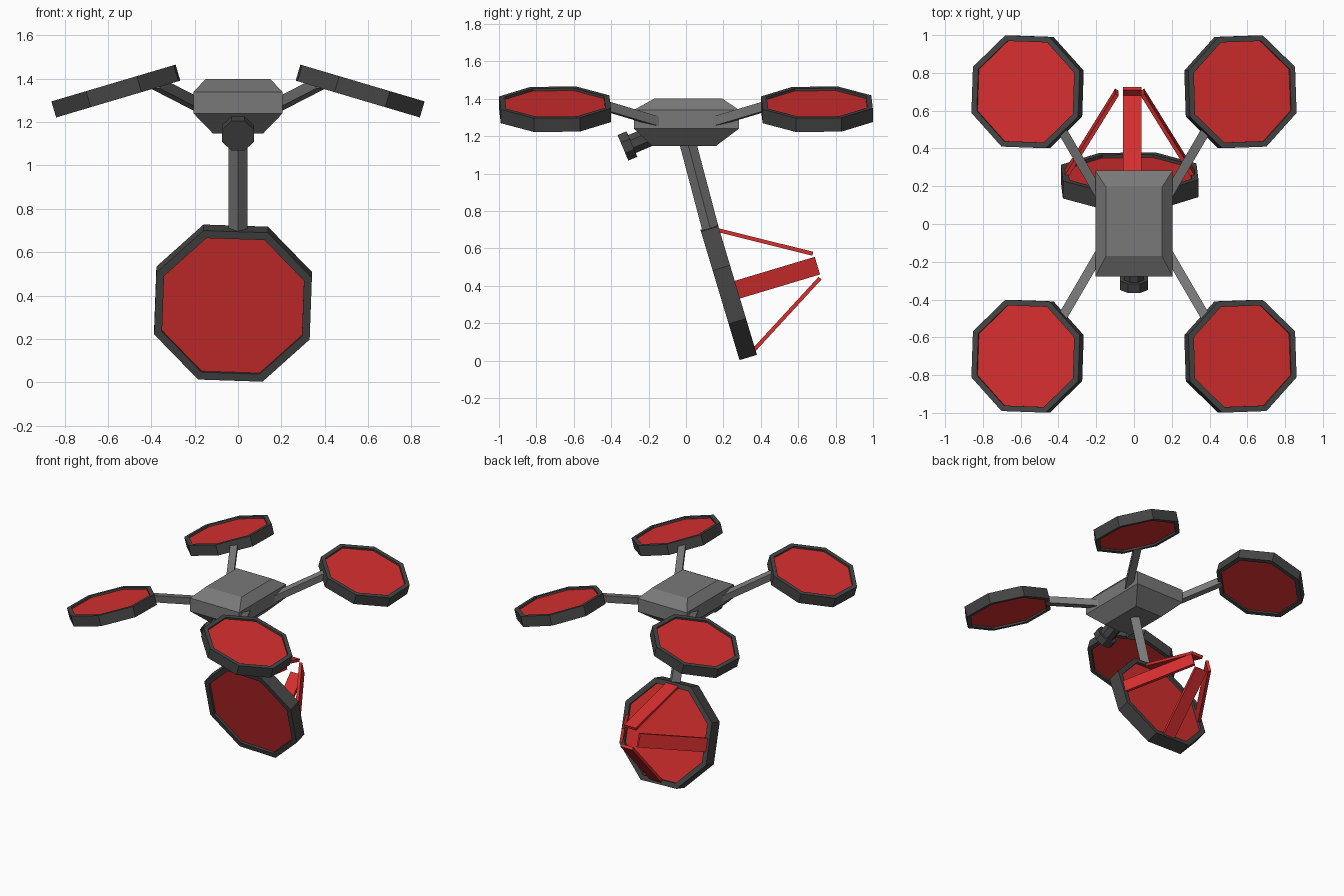
import bpy, bmesh, math
from mathutils import Matrix, Vector

if "Cube" in bpy.data.objects:
    bpy.data.objects.remove(bpy.data.objects["Cube"])

def material(name, rgb):
    m = bpy.data.materials.new(name)
    m.diffuse_color = (*rgb, 1)
    m.use_nodes = True
    m.node_tree.nodes["Principled BSDF"].inputs["Base Color"].default_value = m.diffuse_color
    return m

GREY = material("mid grey", (0.19, 0.19, 0.19))
DARK = material("dark grey", (0.06, 0.06, 0.06))
RED = material("red", (0.68, 0.028, 0.028))
R = math.radians

def finish(name, bm, mat, matrix=Matrix()):
    bm.transform(matrix)
    bmesh.ops.recalc_face_normals(bm, faces=bm.faces)
    me = bpy.data.meshes.new(name)
    bm.to_mesh(me)
    bm.free()
    me.materials.append(mat)
    ob = bpy.data.objects.new(name, me)
    bpy.context.collection.objects.link(ob)

def loft(name, rings, mat, matrix=Matrix(), closed=False):
    """Skin a list of point rings; cap the ends, or close it into a loop."""
    bm = bmesh.new()
    vs = [[bm.verts.new(p) for p in ring] for ring in rings]
    n = len(vs[0])
    pairs = list(zip(vs, vs[1:])) + ([(vs[-1], vs[0])] if closed else [])
    for a, b in pairs:
        for i in range(n):
            j = (i + 1) % n
            bm.faces.new((a[i], a[j], b[j], b[i]))
    if not closed:
        bm.faces.new(vs[0])
        bm.faces.new(vs[-1])
    finish(name, bm, mat, matrix)

def octagon(r, z):
    return [(r * math.cos(R(22.5 + 45 * i)), r * math.sin(R(22.5 + 45 * i)), z)
            for i in range(8)]

def rect(hx, y0, y1, z):
    return [(-hx, y0, z), (hx, y0, z), (hx, y1, z), (-hx, y1, z)]

def beam(name, p, q, side, width, thick, mat, matrix=Matrix()):
    """Box from p to q; side is the direction of its width."""
    p, q = Vector(p), Vector(q)
    d = (q - p).normalized()
    s = Vector(side)
    s = (s - d * s.dot(d)).normalized()
    u = d.cross(s)
    a, b = s * width / 2, u * thick / 2
    loft(name, [[c + a + b, c - a + b, c - a - b, c + a - b] for c in (p, q)], mat, matrix)

def fan(name, matrix, r, t, rim, recess):
    h, ri = t / 2, r - rim
    loft(name + "_rim", [octagon(r, -h), octagon(r, h), octagon(ri, h), octagon(ri, -h)],
         DARK, matrix, closed=True)
    k = h - recess
    loft(name + "_disc", [octagon(ri + 0.003, -k), octagon(ri + 0.003, k)], RED, matrix)

# Hull with chamfered top and bottom
loft("hull", [rect(0.115, -0.18, 0.16, 1.147), rect(0.205, -0.278, 0.283, 1.24),
              rect(0.205, -0.278, 0.283, 1.34), rect(0.148, -0.17, 0.195, 1.40)], GREY)

# Four tilted rotors and their arms
for sx, side in ((-1, "left"), (1, "right")):
    for sy, end in ((-1, "front"), (1, "back")):
        m = (Matrix.Translation((sx * 0.5635, sy * 0.70, 1.3435))
             @ Matrix.Rotation(R(16.5 * sx), 4, 'Y') @ Matrix.Rotation(R(2 * sx), 4, 'Z'))
        fan(f"{end}_{side}_rotor", m, 0.319, 0.077, 0.032, 0.014)
        beam(f"{end}_{side}_arm", (sx * 0.15, sy * 0.10, 1.262),
             (sx * 0.38, sy * 0.494, 1.38), (sx, -sy * 0.58, 0), 0.05, 0.05, GREY)

# Sensor barrel on the nose, tilted down
m = (Matrix.Translation((0, -0.337, 1.137)) @ Matrix.Rotation(R(-67), 4, 'X'))
loft("sensor_barrel", [octagon(0.08, 0), octagon(0.08, 0.052), octagon(0.056, 0.052),
                       octagon(0.056, 0.24)], DARK, m)

# Hanging pole, diamond section
beam("tail_pole", (0, 0, 1.20), (0, 0.132, 0.70), (1, 1, 0), 0.063, 0.063, GREY)

# Large lower fan
base = Matrix.Translation((-0.023, 0.228, 0.365)) @ Matrix.Rotation(R(-73.3), 4, 'X')
fan("tail_fan", base @ Matrix.Rotation(R(2), 4, 'Z'), 0.3886, 0.097, 0.039, 0.017)

# Four flat struts converging behind the lower fan
for i in range(4):
    m = base @ Matrix.Translation((0.015 * (i % 2), 0, 0)) @ Matrix.Rotation(R(90 * i), 4, 'Z')
    beam(f"tail_strut_{i + 1}", (0.338, 0, 0.035), (0.068, 0, 0.49), (0, 1, 0),
         0.098, 0.021, RED, m)
